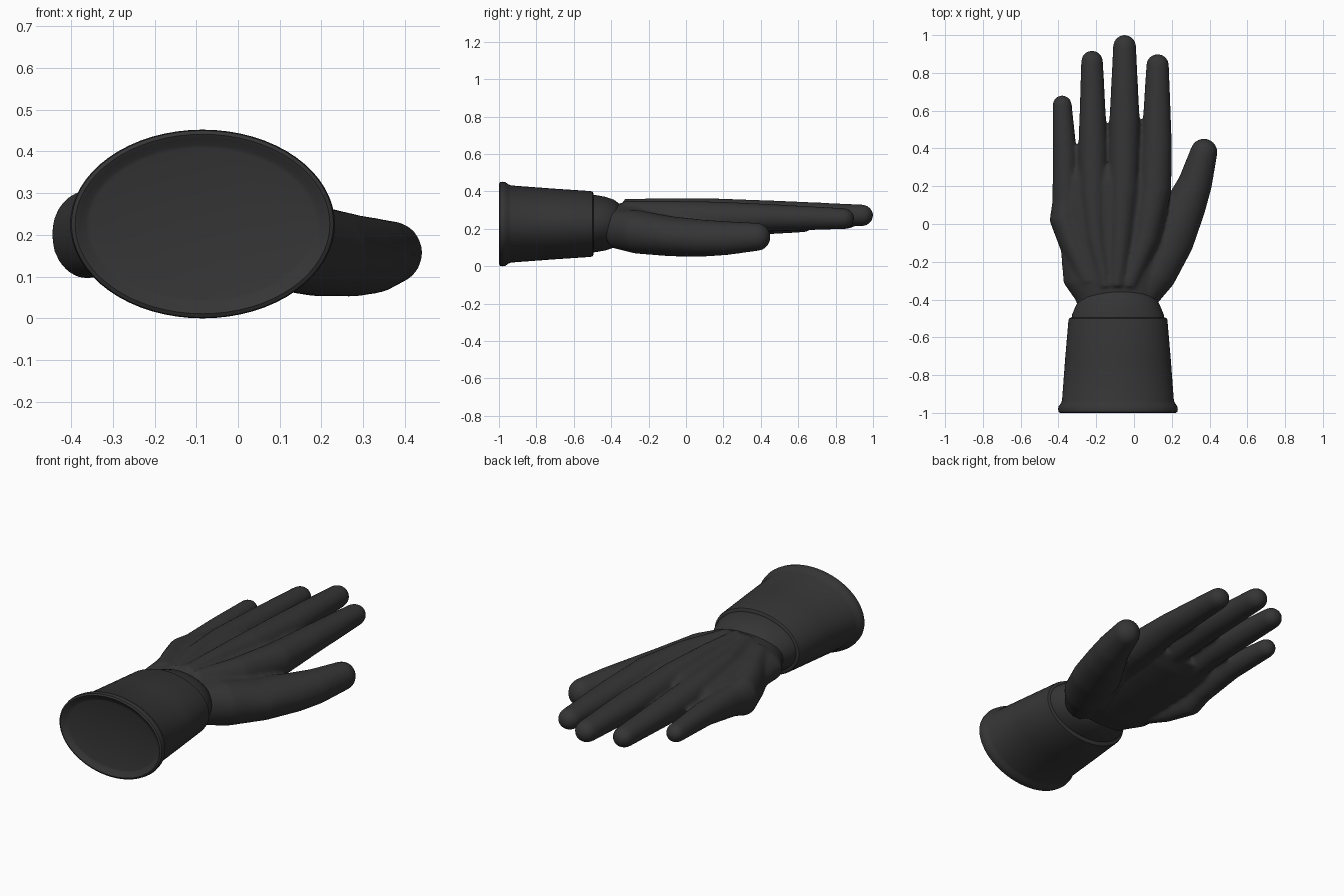
import bpy, bmesh, math
from mathutils import Vector

cube = bpy.data.objects.get("Cube")
if cube:
    bpy.data.objects.remove(cube, do_unlink=True)

rubber = bpy.data.materials.new("black rubber")
rubber.use_nodes = True
colour = (0.035, 0.035, 0.035, 1)
rubber.diffuse_color = colour
bsdf = rubber.node_tree.nodes["Principled BSDF"]
bsdf.inputs["Base Color"].default_value = colour
bsdf.inputs["Roughness"].default_value = 0.6


def loft(bm, stations, sides=32, straight=False, rounded=True):
    """Skin elliptical rings given as (x, y, z, side radius, height radius)."""
    pts = [Vector(s[:3]) for s in stations]
    rings = []
    for i, s in enumerate(stations):
        t = pts[min(i + 1, len(pts) - 1)] - pts[max(i - 1, 0)]
        t = Vector((0, 1, 0)) if straight else Vector((t.x, t.y, 0)).normalized()
        rings.append((pts[i], t, s[3], s[4]))
    if rounded:
        p, t, a, b = rings[-1]
        for k in range(1, 7):
            ang = math.radians(14 * k)
            rings.append((p + t * a * math.sin(ang), t, a * math.cos(ang), b * math.cos(ang)))
    loops = []
    for p, t, a, b in rings:
        side = Vector((t.y, -t.x, 0))
        loop = []
        for k in range(sides):
            ang = 2 * math.pi * k / sides
            loop.append(bm.verts.new(p + side * a * math.cos(ang) + Vector((0, 0, b * math.sin(ang)))))
        loops.append(loop)
    for low, high in zip(loops, loops[1:]):
        for k in range(sides):
            n = (k + 1) % sides
            bm.faces.new((low[k], low[n], high[n], high[k]))
    bm.faces.new(loops[0])
    bm.faces.new(loops[-1])


def finish(bm, name):
    bmesh.ops.recalc_face_normals(bm, faces=bm.faces[:])
    mesh = bpy.data.meshes.new(name)
    bm.to_mesh(mesh)
    bm.free()
    mesh.materials.append(rubber)
    obj = bpy.data.objects.new(name, mesh)
    bpy.context.collection.objects.link(obj)
    bpy.ops.object.select_all(action='DESELECT')
    obj.select_set(True)
    bpy.context.view_layer.objects.active = obj
    bpy.ops.object.shade_smooth_by_angle(angle=math.radians(40))
    return obj


# Hand: palm, fingers and thumb fused into one smooth skin
hand = bmesh.new()
palm = [(-.09, -.46, .22, .2, .11), (-.09, -.38, .22, .22, .115), (-.11, -.28, .22, .265, .12),
        (-.125, -.1, .225, .265, .112), (-.125, .08, .235, .26, .1), (-.115, .22, .245, .24, .085),
        (-.11, .3, .25, .2, .06)]
loft(hand, palm, sides=48, rounded=False)

# Fingers run back over the palm as raised tendons
pinky = [(-.24, -.3, .23, .07, .1), (-.32, -.12, .21, .07, .11), (-.365, .03, .2, .083, .105),
         (-.36, .12, .21, .072, .085), (-.365, .36, .23, .064, .064), (-.38, .63, .232, .051, .05)]
ring = [(-.15, -.33, .25, .06, .1), (-.2, -.08, .25, .07, .105), (-.215, .16, .255, .08, .095),
        (-.217, .4, .26, .077, .076), (-.222, .86, .255, .058, .055)]
middle = [(-.09, -.33, .26, .06, .1), (-.07, -.08, .265, .07, .1), (-.055, .18, .27, .083, .092),
          (-.05, .55, .275, .08, .073), (-.05, .94, .272, .061, .058)]
index = [(-.03, -.33, .25, .06, .1), (.06, -.08, .25, .08, .1), (.11, .18, .255, .088, .09),
         (.12, .44, .26, .08, .073), (.125, .84, .255, .06, .056)]
thumb = [(.04, -.4, .2, .08, .1), (.1, -.27, .185, .12, .117), (.19, -.08, .16, .13, .107),
         (.275, .1, .15, .108, .098), (.325, .22, .15, .09, .09), (.37, .38, .157, .072, .075)]
for digit in (pinky, ring, middle, index, thumb):
    loft(hand, digit)
hand = finish(hand, "hand")
remesh = hand.modifiers.new("fuse", 'REMESH')
remesh.mode = 'VOXEL'
remesh.voxel_size = 0.01
remesh.use_smooth_shade = True
smooth = hand.modifiers.new("soften", 'SMOOTH')
smooth.factor = 0.5
smooth.iterations = 7

# Domed wrist that tucks under the hand
wrist = bmesh.new()
loft(wrist, [(-.085, y, .228, rx, rz) for y, rx, rz in (
    (-.54, .25, .158), (-.48, .243, .152), (-.43, .222, .143), (-.385, .198, .128),
    (-.355, .165, .105), (-.335, .11, .07), (-.328, .05, .03))],
    sides=64, straight=True, rounded=False)
finish(wrist, "wrist")

# Flared cuff with a rolled rim and a flat recessed end
cuff = bmesh.new()
loft(cuff, [(-.085, y, .226, r, r - d) for y, r, d in (
    (-.98, .27, .09), (-.983, .28, .09), (-.995, .295, .09), (-1, .305, .09), (-.995, .314, .09),
    (-.98, .317, .091), (-.965, .314, .091), (-.95, .303, .091), (-.935, .296, .09),
    (-.72, .28, .09), (-.51, .262, .086), (-.5, .259, .086), (-.495, .25, .086), (-.495, .23, .086))],
    sides=64, straight=True, rounded=False)
finish(cuff, "cuff")
